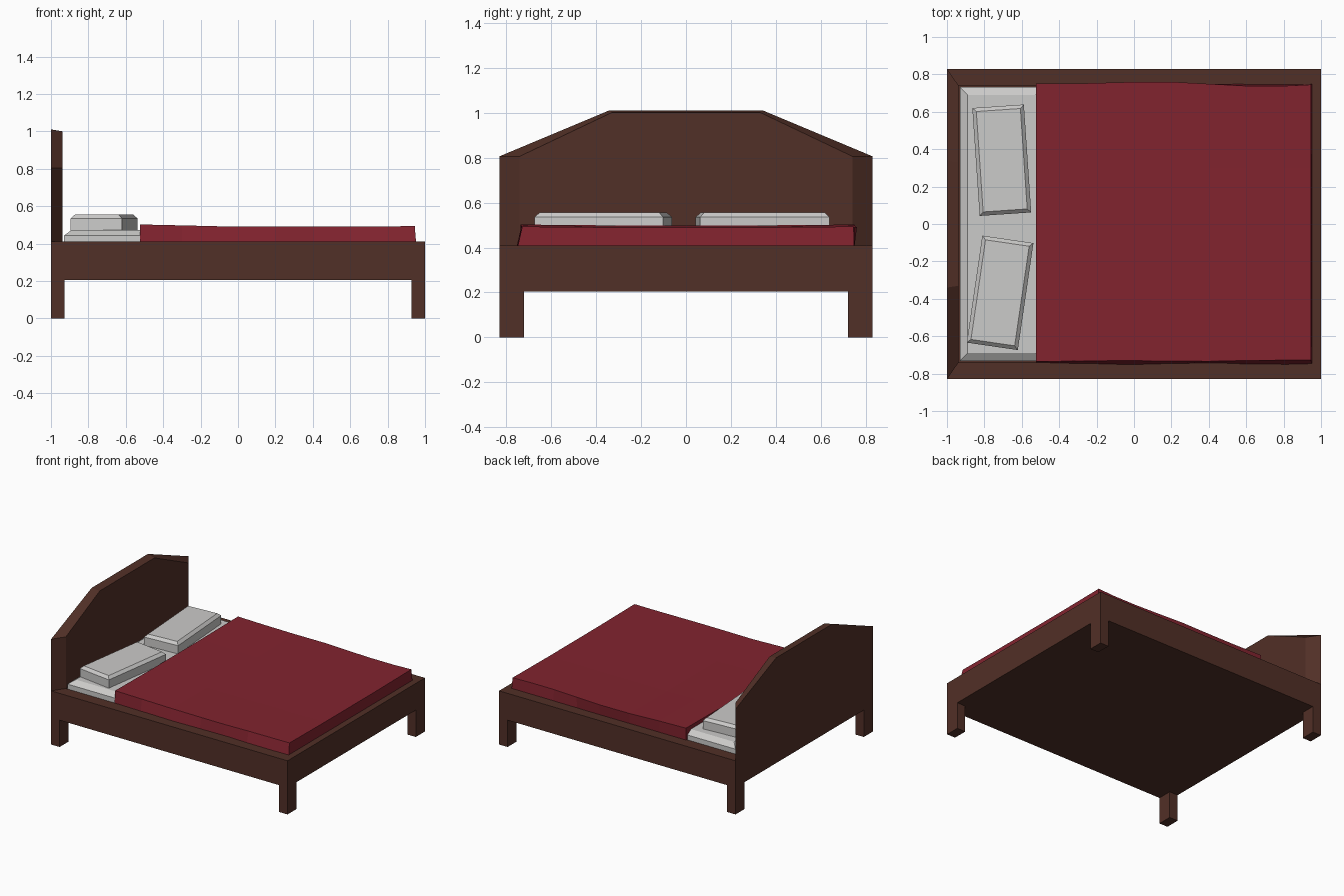
import bpy, bmesh, math
from mathutils import Matrix

if "Cube" in bpy.data.objects:
    bpy.data.objects.remove(bpy.data.objects["Cube"])


def material(name, rgb):
    m = bpy.data.materials.new(name)
    m.diffuse_color = (*rgb, 1)
    m.use_nodes = True
    m.node_tree.nodes["Principled BSDF"].inputs["Base Color"].default_value = m.diffuse_color
    return m


WOOD = material("dark wood", (0.083, 0.029, 0.020))
RED = material("red cloth", (0.222, 0.017, 0.028))
WHITE = material("white linen", (0.60, 0.595, 0.585))


def finish(bm, name, mat):
    bmesh.ops.recalc_face_normals(bm, faces=bm.faces)
    me = bpy.data.meshes.new(name)
    bm.to_mesh(me)
    bm.free()
    me.materials.append(mat)
    ob = bpy.data.objects.new(name, me)
    bpy.context.collection.objects.link(ob)
    return ob


def loft(name, rings, mat, matrix=None):
    """Skin a list of equal-length closed rings and cap both ends."""
    bm = bmesh.new()
    vs = [[bm.verts.new(p) for p in r] for r in rings]
    n = len(rings[0])
    for a, b in zip(vs, vs[1:]):
        for i in range(n):
            j = (i + 1) % n
            bm.faces.new((a[i], a[j], b[j], b[i]))
    bm.faces.new(vs[0])
    bm.faces.new(vs[-1])
    if matrix:
        bm.transform(matrix)
    return finish(bm, name, mat)


def rect(x0, x1, y0, y1, z):
    return [(x0, y0, z), (x1, y0, z), (x1, y1, z), (x0, y1, z)]


# Frame: solid outside, recessed top that holds the mattress
loft("bed_frame", [rect(-1, 1, -0.83, 0.83, 0.205), rect(-1, 1, -0.83, 0.83, 0.41),
                   rect(-0.937, 0.95, -0.74, 0.74, 0.41),
                   rect(-0.937, 0.95, -0.74, 0.74, 0.34)], WOOD)

# Legs, flush with the frame corners
for xn, sx in (("head", -1), ("foot", 1)):
    for yn, sy in (("front", -1), ("back", 1)):
        xs = sorted((sx, sx * 0.928))
        ys = sorted((sy * 0.83, sy * 0.72))
        loft(f"leg_{xn}_{yn}", [rect(*xs, *ys, 0), rect(*xs, *ys, 0.205)], WOOD)


# Headboard: gabled back outline tapering to a smaller inner face
def gable(x, w, shoulder, t, top):
    half = [(w, 0.41), (w, shoulder), (t, top)]
    return [(x, y, z) for y, z in half] + [(x, -y, z) for y, z in reversed(half)]


loft("headboard", [gable(-1, 0.83, 0.805, 0.34, 1.01),
                   gable(-0.938, 0.74, 0.805, 0.33, 1.0)], WOOD)

# Mattress with chamfered upper edge
loft("mattress", [rect(-0.93, 0.93, -0.732, 0.732, 0.345),
                  rect(-0.93, 0.93, -0.732, 0.732, 0.443),
                  rect(-0.89, 0.89, -0.69, 0.69, 0.472)], WHITE)

# Pillows
for name, x, y, ang in (("pillow_back", -0.707, 0.341, 3.9),
                        ("pillow_front", -0.716, -0.368, -8.3)):
    w, l = 0.138, 0.289
    loft(name, [rect(-w, w, -l, l, 0.468), rect(-w, w, -l, l, 0.535),
                rect(-w + 0.02, w - 0.02, -l + 0.02, l - 0.02, 0.555)], WHITE,
         Matrix.Translation((x, y, 0)) @ Matrix.Rotation(math.radians(ang), 4, 'Z'))

# Blanket stations: x at top, x at hem, front edge, front hem, back edge, height
stations = [(-0.525, -0.525, 0.735, 0.742, 0.750, 0.502),
            (-0.30, -0.30, 0.733, 0.748, 0.751, 0.497),
            (-0.05, -0.05, 0.730, 0.755, 0.758, 0.491),
            (0.20, 0.20, 0.733, 0.748, 0.760, 0.491),
            (0.40, 0.40, 0.734, 0.744, 0.749, 0.491),
            (0.60, 0.60, 0.730, 0.752, 0.738, 0.492),
            (0.80, 0.80, 0.728, 0.754, 0.738, 0.492),
            (0.945, 0.953, 0.728, 0.750, 0.745, 0.493)]
loft("blanket", [[(xh, -fh, 0.395), (x, -f, z), (x, -0.3, z - 0.004), (x, 0.3, z - 0.004),
                  (x, b, z), (xh, 0.748, 0.395)]
                 for x, xh, f, fh, b, z in stations], RED)
